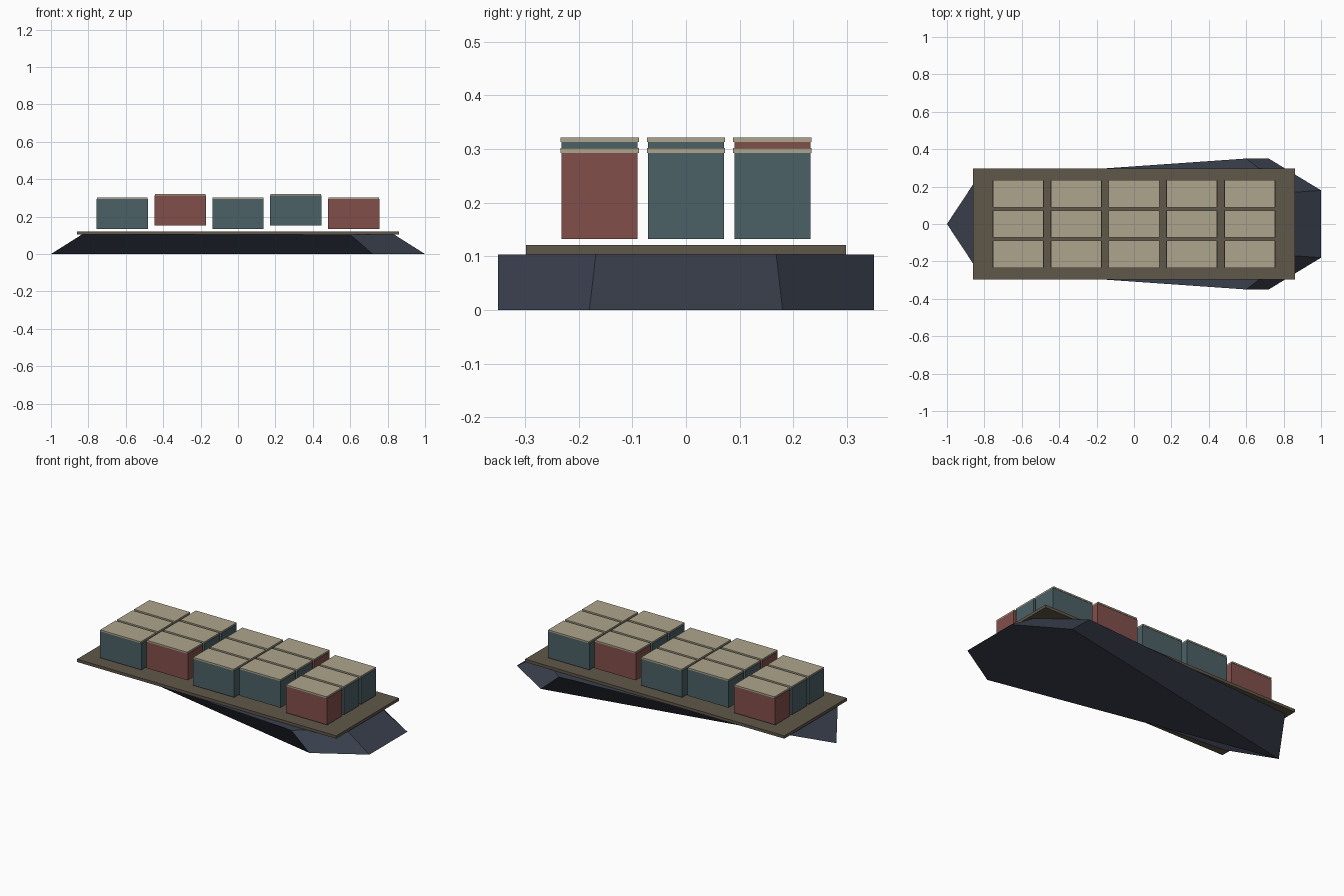
import bpy
import bmesh

cube = bpy.data.objects.get("Cube")
if cube:
    bpy.data.objects.remove(cube, do_unlink=True)


def material(name, rgb):
    mat = bpy.data.materials.new(name)
    mat.use_nodes = True
    color = (*rgb, 1.0)
    mat.diffuse_color = color
    mat.node_tree.nodes["Principled BSDF"].inputs["Base Color"].default_value = color
    return mat


NAVY = material("dark navy hull", (0.042, 0.051, 0.075))
BROWN = material("brown deck", (0.117, 0.095, 0.067))
TEAL = material("slate teal", (0.072, 0.119, 0.136))
RED = material("rust red", (0.223, 0.078, 0.070))
CREAM = material("khaki lid", (0.413, 0.376, 0.262))


def add_object(name, bm, mat):
    bmesh.ops.recalc_face_normals(bm, faces=bm.faces)
    mesh = bpy.data.meshes.new(name)
    bm.to_mesh(mesh)
    bm.free()
    mesh.materials.append(mat)
    obj = bpy.data.objects.new(name, mesh)
    bpy.context.collection.objects.link(obj)
    return obj


def box(name, x, y, z_low, z_high, width, depth, mat):
    bm = bmesh.new()
    bmesh.ops.create_cube(bm, size=1)
    bmesh.ops.scale(bm, vec=(width, depth, z_high - z_low), verts=bm.verts)
    bmesh.ops.translate(bm, vec=(x, y, (z_low + z_high) / 2), verts=bm.verts)
    return add_object(name, bm, mat)


# Hull: pointed keel outline below, blunt-ended outline above
DECK_Z = 0.104
keel_half = [(0.72, 0.35), (1.0, 0.18)]
rim_half = [(-0.835, 0.25), (0.6, 0.35), (0.835, 0.168)]

bm = bmesh.new()


def ring(half, z):
    left = [bm.verts.new((x, y, z)) for x, y in half]
    right = [bm.verts.new((x, -y, z)) for x, y in half]
    return left, right


tip = bm.verts.new((-1, 0, 0))
keel = ring(keel_half, 0)
rim = ring(rim_half, DECK_Z)
bm.faces.new([tip] + keel[0] + keel[1][::-1])
bm.faces.new(rim[0] + rim[1][::-1])
bm.faces.new([tip, rim[0][0], rim[1][0]])
for low, high in zip(keel, rim):
    bm.faces.new([tip, low[0], high[1], high[0]])
    bm.faces.new([low[0], low[1], high[2], high[1]])
bm.faces.new([keel[0][1], keel[1][1], rim[1][2], rim[0][2]])
add_object("hull", bm, NAVY)

# Deck slab
box("deck", 0, 0, DECK_Z, 0.121, 1.724, 0.596, BROWN)

# Cargo grid: alternate columns sit slightly higher
for col in range(5):
    for row in range(3):
        x = (col - 2) * 0.309
        y = (row - 1) * 0.161
        lift = 0.02 * (col % 2)
        mat = RED if (col - row) % 3 == 1 else TEAL
        tag = f"{col + 1}_{row + 1}"
        box(f"container_{tag}", x, y, 0.133 + lift, 0.293 + lift, 0.275, 0.142, mat)
        box(f"container_lid_{tag}", x, y, 0.293 + lift, 0.302 + lift, 0.27, 0.146, CREAM)
